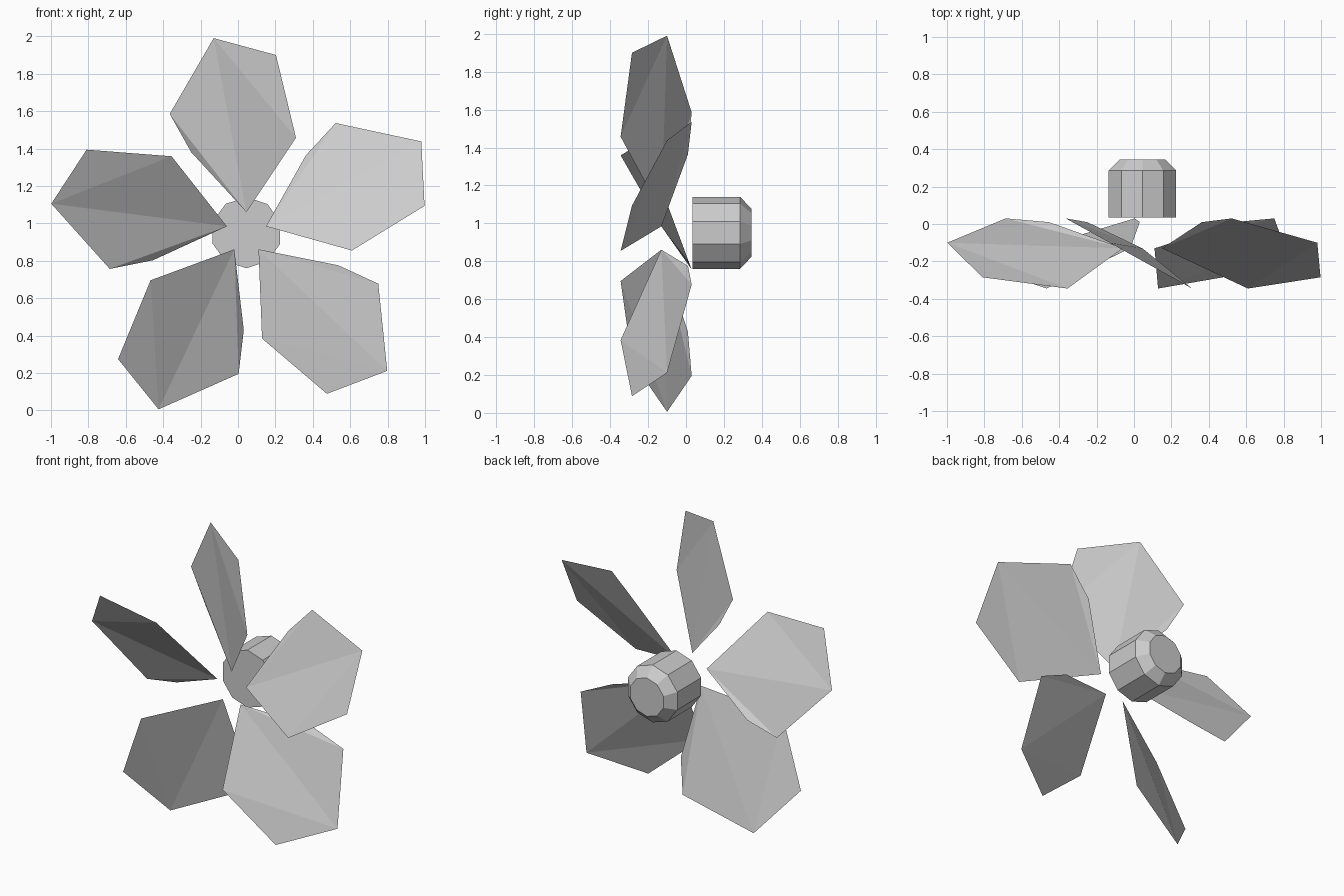
import bpy, bmesh
from math import radians
from mathutils import Matrix, Vector

cube = bpy.data.objects.get("Cube")
if cube:
    bpy.data.objects.remove(cube, do_unlink=True)

AXIS = Vector((0.045, 0, 0.95))
BLADES = 5

grey = bpy.data.materials.new("plain_grey")
grey.use_nodes = True
colour = (0.6, 0.6, 0.6, 1)
grey.diffuse_color = colour
grey.node_tree.nodes["Principled BSDF"].inputs["Base Color"].default_value = colour


def add_object(name, bm):
    mesh = bpy.data.meshes.new(name)
    bm.to_mesh(mesh)
    bm.free()
    mesh.materials.append(grey)
    obj = bpy.data.objects.new(name, mesh)
    obj.location = AXIS
    bpy.context.collection.objects.link(obj)
    return obj


# Folded, twisted blade outline relative to the axis: root, then around
outline = [(0, -0.13, 0.11), (0.265, -0.345, 0.507), (0.158, -0.285, 0.95),
           (-0.175, -0.10, 1.04), (-0.41, 0.03, 0.635), (-0.295, 0.01, 0.43)]
folds = [(0, 1, 3), (1, 2, 3), (0, 3, 4), (0, 4, 5)]

for i in range(BLADES):
    bm = bmesh.new()
    verts = [bm.verts.new(p) for p in outline]
    for fold in folds:
        bm.faces.new([verts[k] for k in fold])
    turn = Matrix.Rotation(radians(360 / BLADES * i), 4, 'Y')
    bmesh.ops.transform(bm, matrix=turn, verts=bm.verts)
    add_object(f"blade_{i + 1}", bm)

# Ten-sided hub behind the blades with a chamfered back rim
bm = bmesh.new()
bmesh.ops.create_circle(bm, cap_ends=True, segments=10, radius=0.19)
# Lay the disc upright with one corner at the top
bmesh.ops.transform(bm, matrix=Matrix.Rotation(radians(90), 4, 'X'), verts=bm.verts)
bmesh.ops.translate(bm, vec=(0, 0.035, 0), verts=bm.verts)
rim = bm.edges[:]
for depth, scale in ((0.25, 1), (0.06, 0.67)):
    new = bmesh.ops.extrude_edge_only(bm, edges=rim)["geom"]
    ring = [g for g in new if isinstance(g, bmesh.types.BMVert)]
    rim = [e for e in new if isinstance(e, bmesh.types.BMEdge)
           and all(v in ring for v in e.verts)]
    for v in ring:
        v.co = (v.co.x * scale, v.co.y + depth, v.co.z * scale)
bmesh.ops.contextual_create(bm, geom=rim)
bmesh.ops.recalc_face_normals(bm, faces=bm.faces)
add_object("hub", bm)
